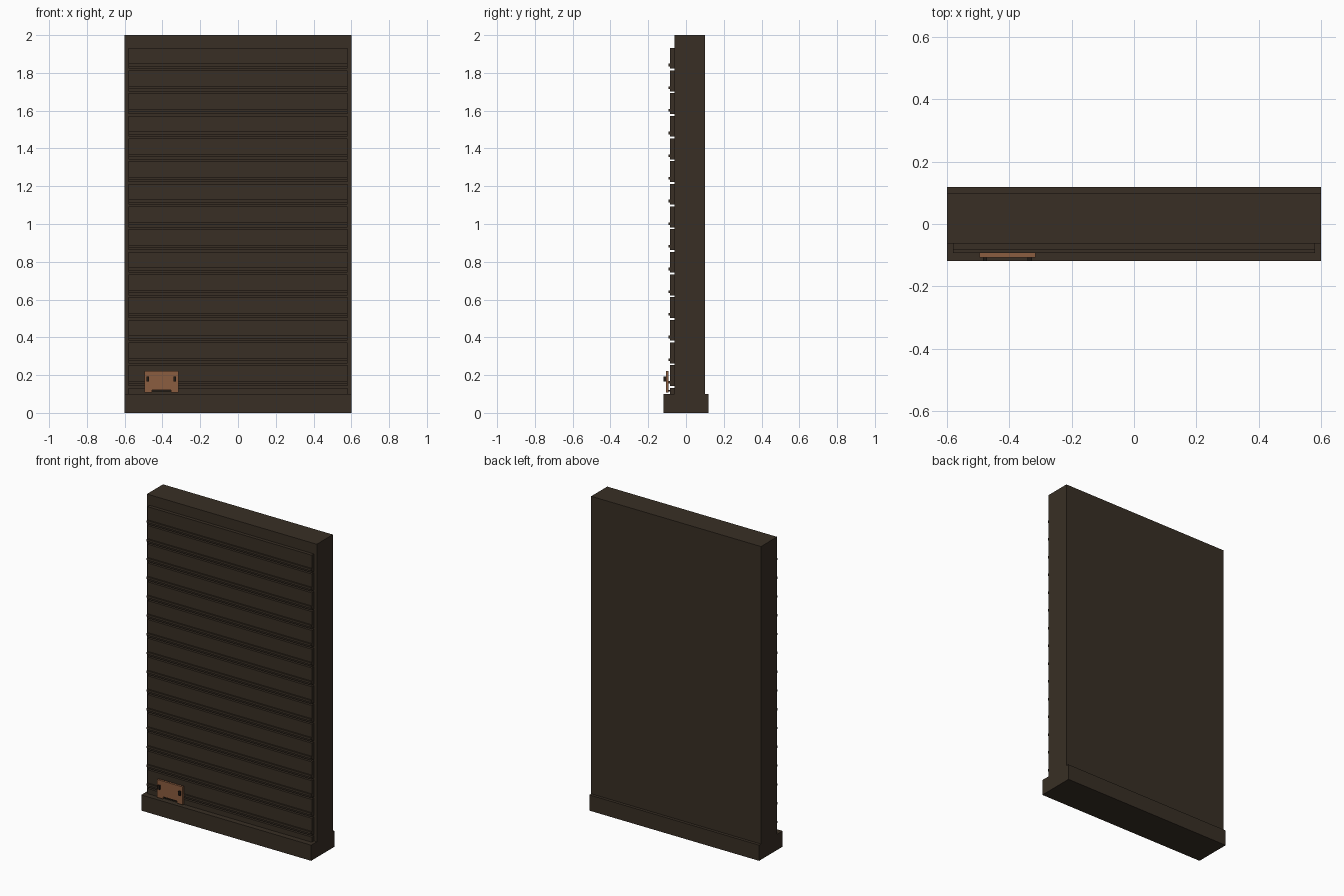
import bpy, bmesh

if "Cube" in bpy.data.objects:
    bpy.data.objects.remove(bpy.data.objects["Cube"])


def material(name, color):
    m = bpy.data.materials.new(name)
    m.diffuse_color = (*color, 1)
    m.use_nodes = True
    m.node_tree.nodes["Principled BSDF"].inputs["Base Color"].default_value = m.diffuse_color
    return m


DARK = material("dark brown", (0.040, 0.028, 0.018))
COPPER = material("copper brown", (0.26, 0.11, 0.05))
BLACK = material("near black", (0.015, 0.011, 0.008))


def boxes(name, mat, *bounds):
    """One object from boxes given as (x0, x1, y0, y1, z0, z1)."""
    bm = bmesh.new()
    for x0, x1, y0, y1, z0, z1 in bounds:
        for v in bmesh.ops.create_cube(bm, size=1)["verts"]:
            v.co = ((x0 + x1) / 2 + v.co.x * (x1 - x0),
                    (y0 + y1) / 2 + v.co.y * (y1 - y0),
                    (z0 + z1) / 2 + v.co.z * (z1 - z0))
    return finish(name, mat, bm)


def finish(name, mat, bm):
    me = bpy.data.meshes.new(name)
    bm.to_mesh(me)
    bm.free()
    me.materials.append(mat)
    ob = bpy.data.objects.new(name, me)
    bpy.context.collection.objects.link(ob)
    return ob


# Wall slab and its plinth
boxes("wall", DARK, (-0.6, 0.6, -0.062, 0.1, 0.1, 2.0))
boxes("plinth", DARK, (-0.6, 0.6, -0.119, 0.119, 0, 0.1))

# Horizontal slats with a thin raised rib near each lower edge
PITCH, TOP = 0.12, 1.933
slats, ribs = [], []
for i in range(15):
    z = TOP - i * PITCH
    slats.append((-0.58, 0.58, -0.084, -0.062, z - 0.111, z))
    ribs.append((-0.58, 0.58, -0.093, -0.084, z - 0.098, z - 0.084))
slats.append((-0.58, 0.58, -0.084, -0.062, 0.1, TOP - 15 * PITCH))
boxes("slats", DARK, *slats)
boxes("ribs", DARK, *ribs)

# Copper plate with a notched bottom edge
CX = -0.406
half = [(0.0, 0.222), (0.09, 0.222), (0.09, 0.108), (0.05, 0.108), (0.05, 0.122), (0.0, 0.122)]
bm = bmesh.new()
for s in (-1, 1):
    face = bm.faces.new([bm.verts.new((CX + s * x, -0.107, z)) for x, z in half])
    ext = bmesh.ops.extrude_face_region(bm, geom=[face])
    for v in ext["geom"]:
        if isinstance(v, bmesh.types.BMVert):
            v.co.y = -0.093
bmesh.ops.recalc_face_normals(bm, faces=bm.faces)
finish("plate", COPPER, bm)

# Dark studs on the plate and the bar behind its notch
boxes("studs", BLACK, *[(CX + s * 0.072 - 0.007, CX + s * 0.072 + 0.007, -0.119, -0.107, 0.166, 0.192)
                        for s in (-1, 1)])
boxes("notch_bar", BLACK, (CX - 0.05, CX + 0.05, -0.098, -0.084, 0.112, 0.122))
